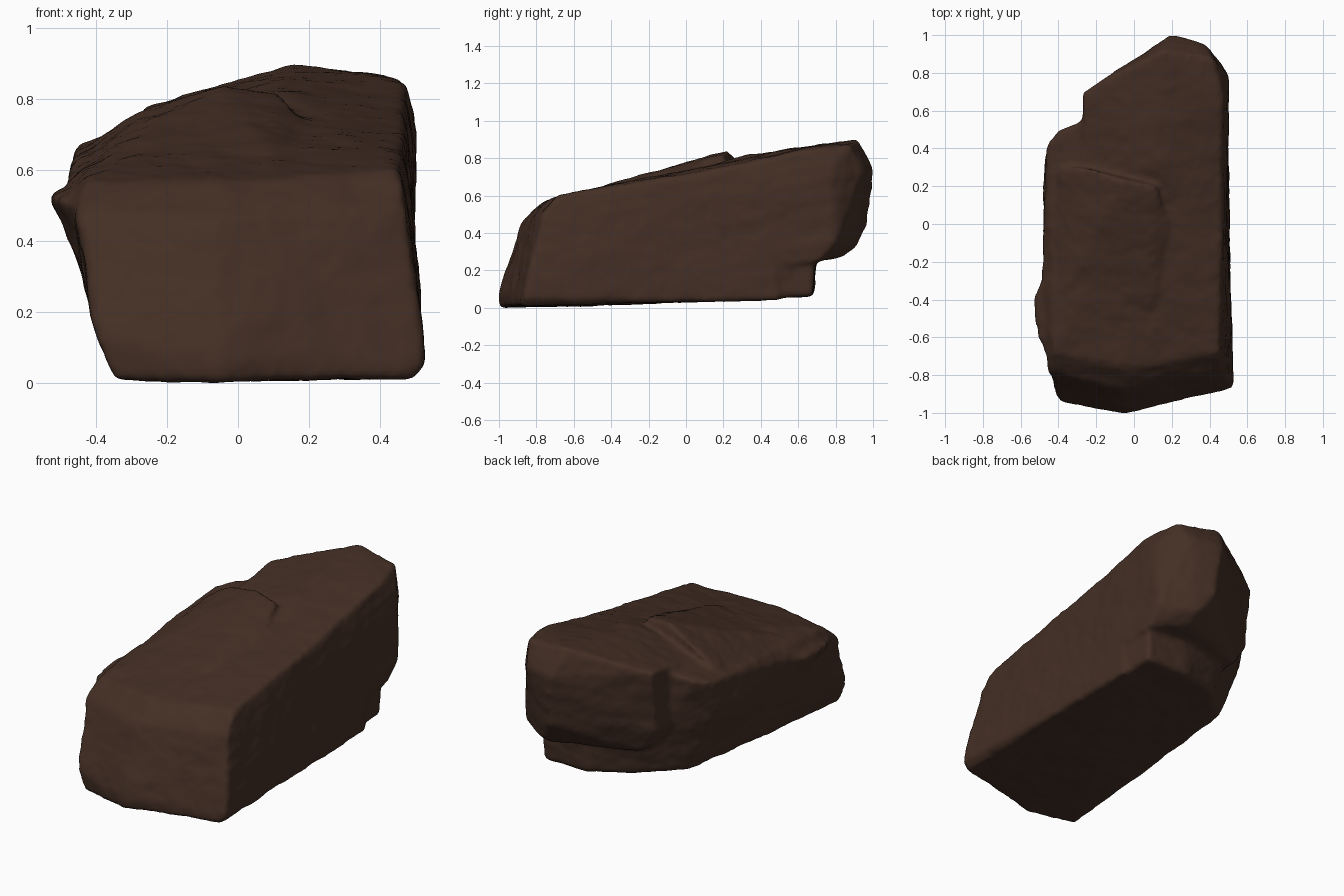
import bpy, bmesh
from mathutils import Vector, noise

cube = bpy.data.objects.get("Cube")
if cube:
    bpy.data.objects.remove(cube, do_unlink=True)

stone = bpy.data.materials.new("dark brown stone")
stone.use_nodes = True
colour = (0.057, 0.028, 0.018, 1)
stone.diffuse_color = colour
bsdf = stone.node_tree.nodes["Principled BSDF"]
bsdf.inputs["Base Color"].default_value = colour
bsdf.inputs["Roughness"].default_value = 0.9


def add_chunk(bm, corners):
    """Convex block of stone spanning the given corners."""
    part = bmesh.new()
    for c in corners:
        part.verts.new(c)
    res = bmesh.ops.convex_hull(part, input=part.verts[:])
    loose = {g for g in res["geom_interior"] + res["geom_unused"]
             if isinstance(g, bmesh.types.BMVert)}
    bmesh.ops.delete(part, geom=list(loose), context="VERTS")
    bmesh.ops.recalc_face_normals(part, faces=part.faces[:])
    me = bpy.data.meshes.new("chunk")
    part.to_mesh(me)
    part.free()
    bm.from_mesh(me)
    bpy.data.meshes.remove(me)


bm = bmesh.new()
# Main block: sloping front, left side leaning out, tilted top
add_chunk(bm, [
    (-.35, -.94, 0), (-.05, -1, 0), (.49, -.87, .01), (.495, .5, .04), (-.29, .4, .09),
    (-.4, -.94, .12), (-.05, -1.005, .08), (.53, -.87, .05), (-.455, -.78, .48),
    (.475, -.77, .5), (-.05, -.88, .46), (.455, -.68, .605), (0, -.77, .57),
    (-.43, -.68, .57), (-.49, -.4, .53), (-.475, .36, .5), (-.46, .42, .67),
    (-.4, .5, .69), (-.2, .57, .75), (-.2, .54, .3), (.47, .4, .78), (.1, .4, .81)])
# Bulge on the left side
add_chunk(bm, [
    (-.535, -.4, .53), (-.525, -.5, .52), (-.5, -.64, .52), (-.48, -.27, .53),
    (-.41, -.42, .25), (-.42, -.4, .57), (-.44, -.75, .48), (-.3, -.5, .4)])
# Overhanging rear block
add_chunk(bm, [
    (-.27, .7, .78), (-.27, .66, .42), (.2, 1.01, .74), (.38, .95, .74), (.5, .78, .74),
    (.15, .92, .9), (.42, .88, .87), (.475, .66, .85), (.5, .79, .34), (.22, .97, .44),
    (.3, .92, .33), (.3, .83, .27), (-.18, .66, .27), (.495, .7, .24), (-.27, .1, .4),
    (-.27, .2, .7), (.455, -.2, .67), (.495, 0, .2), (.495, .2, .5),
    (.12, .3, .81), (.12, .5, .84)])
# Lower ledge beneath the overhang
add_chunk(bm, [
    (-.29, .4, .09), (-.08, .59, .09), (.2, .68, .06), (.46, .68, .06), (.475, .69, .27),
    (.2, .7, .28), (-.12, .62, .3), (-.36, .4, .35), (.495, 0, .04), (.495, 0, .3)])
# Thin layer raised on the top
add_chunk(bm, [
    (-.4, -.4, .6), (.1, -.45, .65), (.18, 0, .745), (.12, .2, .815), (-.05, .23, .845),
    (-.24, .3, .785), (-.4, .3, .69), (0, .2, .6), (-.1, -.3, .55)])

mesh = bpy.data.meshes.new("boulder")
bm.to_mesh(mesh)
bm.free()
rock = bpy.data.objects.new("boulder", mesh)
bpy.context.collection.objects.link(rock)

# Fuse the chunks and wear down the edges
fuse = rock.modifiers.new("fuse", "REMESH")
fuse.mode = "VOXEL"
fuse.voxel_size = 0.014
wear = rock.modifiers.new("wear", "SMOOTH")
wear.factor = 0.5
wear.iterations = 14
deps = bpy.context.evaluated_depsgraph_get()
worn = bpy.data.meshes.new_from_object(rock.evaluated_get(deps))
rock.modifiers.clear()
rock.data = worn
bpy.data.meshes.remove(mesh)
worn.name = "boulder"

# Weathering: broad dents, small pits and faint strata along the bed
bm = bmesh.new()
bm.from_mesh(worn)
bm.normal_update()
moves = []
for v in bm.verts:
    p, n = v.co, v.normal
    bed = p.z - 0.16 * p.y - 0.12 * p.x
    dents = noise.noise(p * 4) * 0.007
    pits = noise.fractal(p * 8, 0.8, 2.0, 3) * 0.005
    strata = noise.noise(Vector((p.x * 3, p.y * 3, bed * 14))) * 0.004
    moves.append(n * (dents + pits + strata * (1 - abs(n.z))))
for v, m in zip(bm.verts, moves):
    v.co += m

# Rest the boulder on the ground
floor = min(v.co.z for v in bm.verts)
for v in bm.verts:
    v.co.z -= floor
for f in bm.faces:
    f.smooth = True
    f.material_index = 0
bm.to_mesh(worn)
bm.free()
worn.materials.clear()
worn.materials.append(stone)
